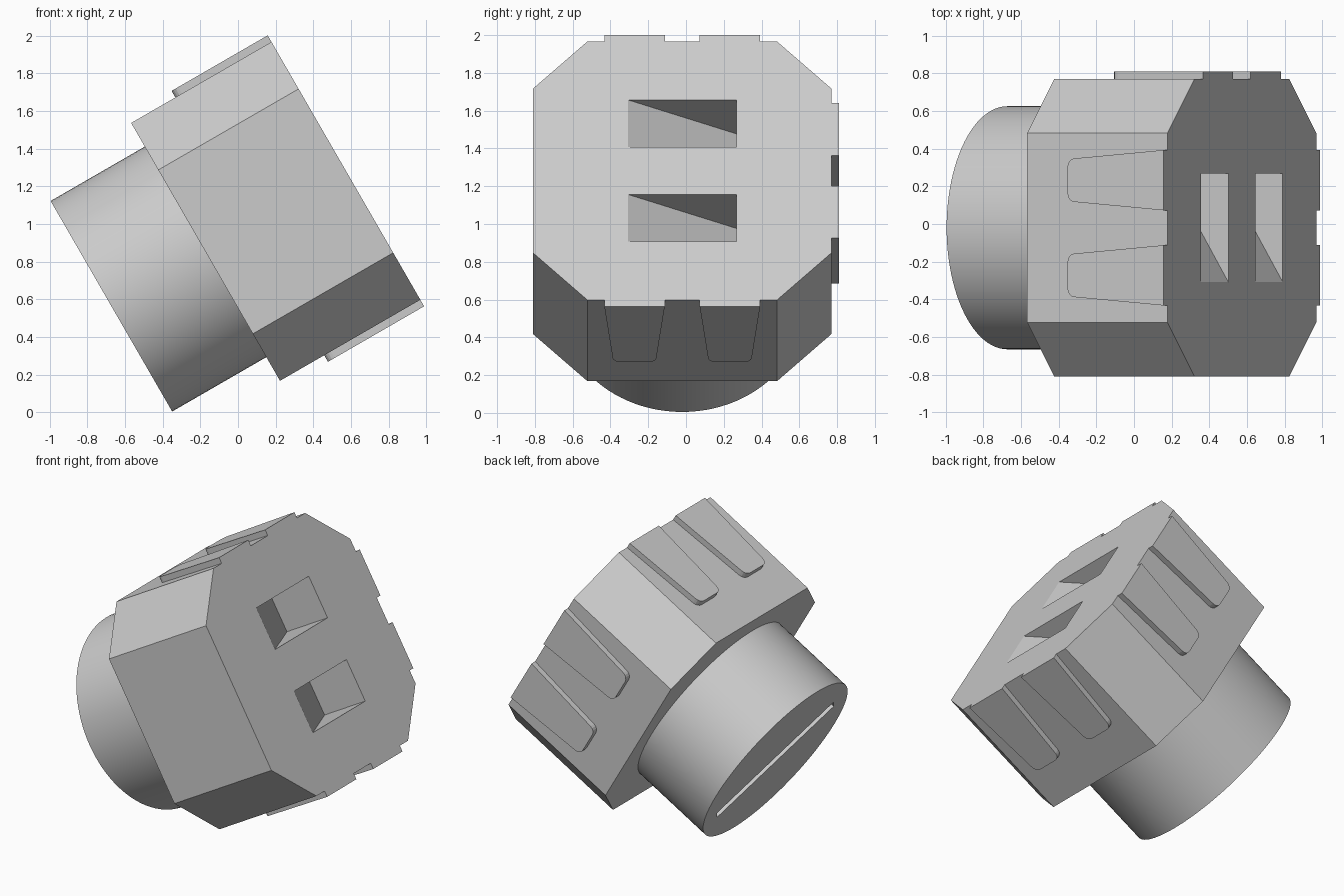
import bpy, bmesh
from math import radians, cos, sin, pi
from mathutils import Matrix, Vector

old = bpy.data.objects.get("Cube")
if old:
    bpy.data.objects.remove(old, do_unlink=True)

grey = bpy.data.materials.new("light_grey")
grey.use_nodes = True
grey.diffuse_color = (0.6, 0.6, 0.6, 1)
grey.node_tree.nodes["Principled BSDF"].inputs["Base Color"].default_value = (0.6, 0.6, 0.6, 1)

# Tilted frame: local X is sideways, local Z runs along the knob's axis
TILT = radians(30)
side = Vector((0, 1, 0))
up = Vector((-sin(TILT), 0, cos(TILT)))
axis = Vector((cos(TILT), 0, sin(TILT)))
FRAME = Matrix.Translation(up * 0.824 + side * -0.02) @ Matrix((side, up, axis)).transposed().to_4x4()

HALF, CORNER = 0.79, 0.502
BACK, FRONT, TAIL = 0.277, 1.137, -0.30


def prism(name, outline, low, high, place=Matrix(), round_edges=None):
    """Extrude a flat outline from low to high, then place it in the tilted frame."""
    bm = bmesh.new()
    face = bm.faces.new([bm.verts.new((x, y, low)) for x, y in outline])
    new = bmesh.ops.extrude_face_region(bm, geom=[face])["geom"]
    bmesh.ops.translate(bm, vec=(0, 0, high - low), verts=[g for g in new if isinstance(g, bmesh.types.BMVert)])
    if round_edges:
        edges = [e for e in bm.edges if abs(e.verts[0].co.z - e.verts[1].co.z) > 1e-4
                 and round_edges(e.verts[0].co)]
        bmesh.ops.bevel(bm, geom=edges, offset=0.04, segments=4, profile=0.5, affect='EDGES')
    bmesh.ops.transform(bm, matrix=FRAME @ place, verts=bm.verts)
    bmesh.ops.recalc_face_normals(bm, faces=bm.faces)
    mesh = bpy.data.meshes.new(name)
    bm.to_mesh(mesh)
    bm.free()
    mesh.materials.append(grey)
    obj = bpy.data.objects.new(name, mesh)
    bpy.context.collection.objects.link(obj)
    return obj


def cut(target, cutters):
    """Carve the cutters out of the target and remove them."""
    for c in cutters:
        mod = target.modifiers.new("cut", 'BOOLEAN')
        mod.operation, mod.solver, mod.object = 'DIFFERENCE', 'EXACT', c
    graph = bpy.context.evaluated_depsgraph_get()
    mesh = bpy.data.meshes.new_from_object(target.evaluated_get(graph))
    target.modifiers.clear()
    target.data = mesh
    for c in cutters:
        bpy.data.objects.remove(c, do_unlink=True)


# Eight-sided head
corners = []
for k in range(4):
    turn = Matrix.Rotation(k * pi / 2, 2)
    corners += [turn @ Vector((HALF, -CORNER)), turn @ Vector((HALF, CORNER))]
head = prism("head", corners, BACK, FRONT)

# Two wedge pockets that deepen towards one side of the front face
W, DEPTH, EXTRA = 0.2875, 0.36, 0.1
rise = DEPTH / (2 * W) * EXTRA
wedge = [(-W - EXTRA, FRONT + rise), (W, FRONT - DEPTH), (W, FRONT + rise)]
stand = Matrix.Rotation(pi / 2, 4, 'X')
cut(head, [prism("pocket_cutter", wedge, -0.144, 0.144, Matrix.Translation((0, s * 0.289, 0)) @ stand)
           for s in (-1, 1)])

# Round stem with a narrow diagonal slot in its end
R = 0.645
circle = [(R * cos(2 * pi * i / 96), R * sin(2 * pi * i / 96)) for i in range(96)]
stem = prism("stem", circle, TAIL, BACK + 0.02)
slot = [(-0.52, -0.04), (0.52, -0.04), (0.52, 0.04), (-0.52, 0.04)]
cut(stem, [prism("slot_cutter", slot, TAIL - 0.1, TAIL + 0.1, Matrix.Rotation(radians(144), 4, 'Z'))])

# Tapered grip ribs, in pairs on three sides of the head
REAR = 0.548
rib = [(-0.16, FRONT), (0.16, FRONT), (0.112, REAR), (-0.112, REAR)]
lay = Matrix.Rotation(pi / 2, 4, 'X')
for label, angle in (("upper", 180), ("side", 90), ("lower", 0)):
    for n, s in enumerate((-1, 1), 1):
        place = Matrix.Rotation(radians(angle), 4, 'Z') @ Matrix.Translation((s * 0.2525, 0, 0)) @ lay
        prism(f"{label}_rib_{n}", rib, HALF - 0.01, HALF + 0.04, place, lambda co: co.y < REAR + 0.01)

# Smooth the stem wall only
bpy.ops.object.select_all(action='DESELECT')
stem.select_set(True)
bpy.context.view_layer.objects.active = stem
bpy.ops.object.shade_smooth_by_angle(angle=radians(30))
